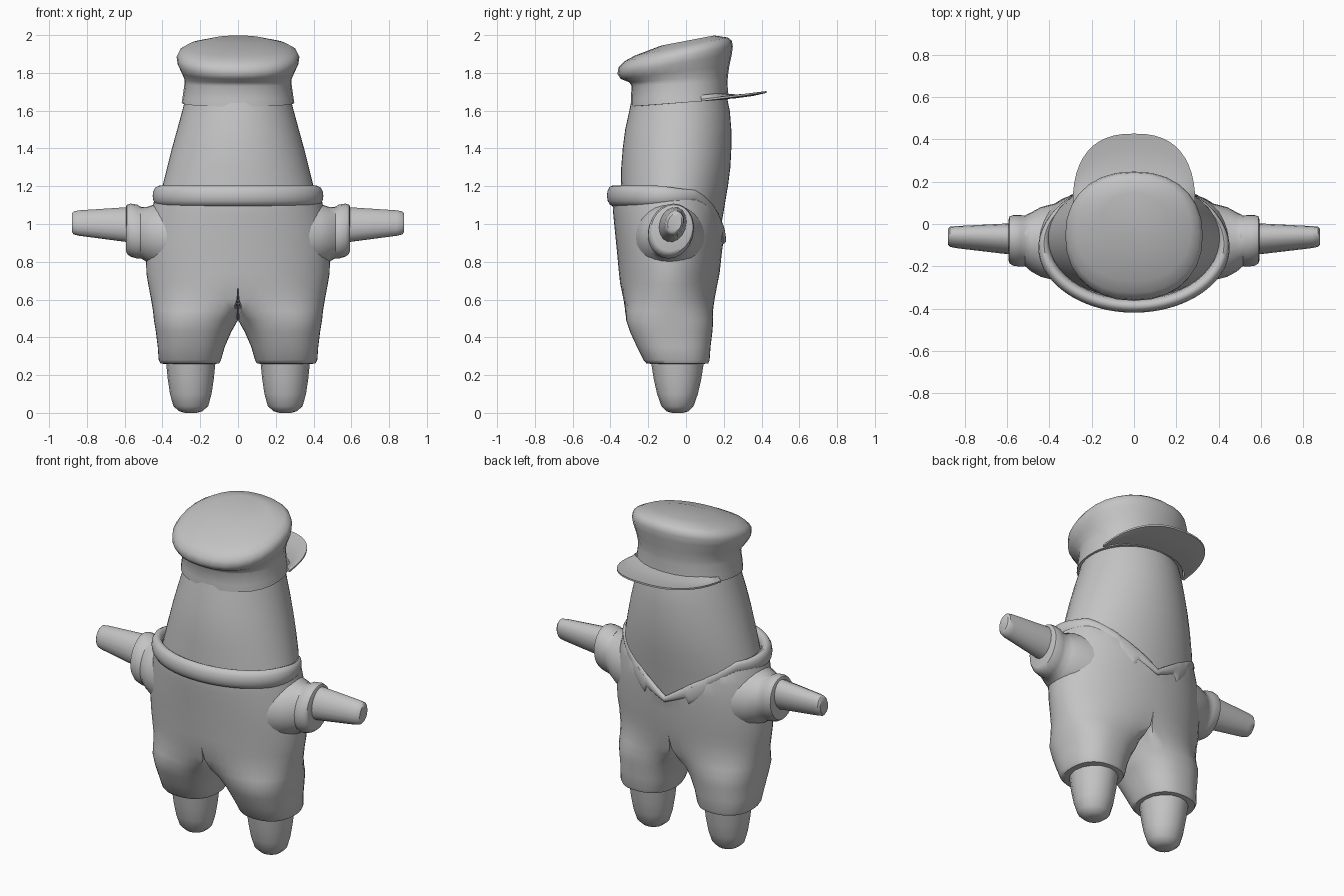
import bpy, bmesh, math
from mathutils import Vector

if "Cube" in bpy.data.objects:
    bpy.data.objects.remove(bpy.data.objects["Cube"])

grey = bpy.data.materials.new("plain grey")
grey.diffuse_color = (0.55, 0.55, 0.55, 1)
grey.use_nodes = True
grey.node_tree.nodes["Principled BSDF"].inputs["Base Color"].default_value = grey.diffuse_color


def finish(name, bm, mirror=False, angle=40, subsurf=0):
    bmesh.ops.recalc_face_normals(bm, faces=bm.faces[:])
    me = bpy.data.meshes.new(name)
    bm.to_mesh(me)
    bm.free()
    me.materials.append(grey)
    ob = bpy.data.objects.new(name, me)
    bpy.context.collection.objects.link(ob)
    if mirror:
        ob.modifiers.new("mirror", 'MIRROR')
    if subsurf:
        m = ob.modifiers.new("smooth", 'SUBSURF')
        m.levels = m.render_levels = subsurf
    bpy.ops.object.select_all(action='DESELECT')
    ob.select_set(True)
    bpy.context.view_layer.objects.active = ob
    bpy.ops.object.shade_smooth_by_angle(angle=math.radians(angle))
    return ob


def loft(rings, start=True, end=True, closed=False):
    bm = bmesh.new()
    vs = [[bm.verts.new(p) for p in r] for r in rings]
    n = len(vs[0])
    pairs = list(zip(vs, vs[1:])) + ([(vs[-1], vs[0])] if closed else [])
    for a, b in pairs:
        for i in range(n):
            j = (i + 1) % n
            bm.faces.new((a[i], a[j], b[j], b[i]))
    if start and not closed:
        bm.faces.new(vs[0])
    if end and not closed:
        bm.faces.new(vs[-1])
    return bm


def circle(n):
    return [2 * math.pi * i / n for i in range(n)]


def spow(v, e):
    return math.copysign(abs(v) ** e, v)


def smooth(t):
    t = max(0, min(1, t))
    return t * t * (3 - 2 * t)


# neckline height: level round the front, V-shaped at the +y side
def neck(x, y):
    z = 1.205 - 0.025 * smooth((y + 0.2) / 0.27)
    return min(z, 0.93 + 0.25 * abs(x) / 0.37) if y > 0 else z


# inner body
body = [(.85, .40, -.30, .165), (1.0, .425, -.34, .188), (1.1, .42, -.35, .205),
        (1.2, .40, -.345, .222), (1.3, .375, -.343, .235), (1.4, .35, -.335, .24),
        (1.5, .322, -.322, .24), (1.6, .295, -.30, .232), (1.7, .27, -.28, .21)]
finish("body", loft([[(rx * math.cos(t), (f + b) / 2 + (b - f) / 2 * math.sin(t), z)
                      for t in circle(48)] for z, rx, f, b in body]))

# suit: each half is a leg that blends upward into half of the torso
suit = [(.26, .115, .395, -.19, .10, 0), (.262, .10, .41, -.21, .118, 0),
        (.28, .09, .42, -.225, .125, 0), (.35, .07, .425, -.26, .13, 0),
        (.43, .035, .435, -.297, .14, 0), (.49, .001, .445, -.318, .145, .05),
        (.54, 0, .45, -.33, .15, .4), (.60, 0, .46, -.338, .158, .75),
        (.68, 0, .475, -.35, .168, .95), (.74, 0, .485, -.355, .178, 1),
        (.85, 0, .488, -.365, .19, 1), (.92, 0, .483, -.372, .198, 1),
        (.98, 0, .475, -.378, .202, 1), (1.05, 0, .46, -.385, .205, 1),
        (1.12, 0, .445, -.39, .2, 1), (1.19, 0, .43, -.385, .195, 1)]
rings = []
for z, xi, xo, f, b, mix in suit:
    c, rx, cy, ry = (xi + xo) / 2, (xo - xi) / 2, (f + b) / 2, (b - f) / 2
    ring = []
    for i in range(40):
        t = 2 * math.pi * (i if i <= 20 else i - 40) / 40
        lx, ly = c + rx * spow(math.cos(t), .85), cy + ry * spow(math.sin(t), .85)
        if abs(i if i <= 20 else i - 40) < 14:
            p = t / 1.4
            x = lx * (1 - mix) + xo * math.cos(p) * mix
            y = ly * (1 - mix) + (cy + ry * math.sin(p)) * mix
        else:
            s = math.copysign((math.pi - abs(t)) / (.3 * math.pi), t)
            x = lx * (1 - mix) ** 2
            y = ly * (1 - mix) + (cy + ry * s) * mix
        ring.append((x, y, min(z, neck(x, y) - .02)))
    rings.append(ring)
bm = loft(rings, end=False)
inner = [f for f in bm.faces if all(abs(v.co.x) < 1e-4 for v in f.verts)]
bmesh.ops.delete(bm, geom=inner, context='FACES')
bmesh.ops.dissolve_degenerate(bm, dist=1e-5, edges=bm.edges[:])
finish("suit", bm, mirror=True, angle=50)

# collar: fat roll in front, thin notched lapels along the V
rings = []
for t in circle(144):
    cx, sy = math.cos(t), math.sin(t)
    x, y = .425 * cx, -.095 + .292 * sy
    a = abs(x)
    top = neck(x, y)
    k = smooth((y + .2) / .27)
    w, d = .11 - .045 * k, .032 - .017 * k
    if y > 0 and a < .24:
        w = .12 if a > .13 else .035 + .035 * a / .13
    out = Vector((cx / .425, sy / .292, 0)).normalized()
    rings.append([Vector((x, y, top - w / 2 + w / 2 * math.sin(p))) + out * d * math.cos(p)
                  for p in circle(12)])
finish("collar", loft(rings, closed=True), angle=50)


# limbs lofted along x, with upright ovals that lean slightly
def sideways(name, secs, n=24, lean=.3):
    rings = []
    for x, cy, cz, ry, rz in secs:
        rings.append([(x, cy + ry * math.cos(t) * math.cos(lean) + rz * math.sin(t) * math.sin(lean),
                       cz - ry * math.cos(t) * math.sin(lean) + rz * math.sin(t) * math.cos(lean))
                      for t in circle(n)])
    finish(name, loft(rings), mirror=True)


sideways("sleeve", [(.36, -.085, .93, .185, .19), (.44, -.085, .94, .165, .165),
                    (.485, -.085, .945, .14, .145), (.515, -.08, .955, .118, .138),
                    (.535, -.08, .96, .12, .145), (.57, -.078, .968, .118, .142),
                    (.588, -.075, .972, .11, .132), (.592, -.075, .975, .098, .12)])
sideways("arm", [(.5, -.07, .995, .074, .098), (.6, -.07, .997, .07, .094),
                 (.84, -.062, 1.005, .05, .07), (.87, -.06, 1.006, .046, .063),
                 (.88, -.06, 1.006, .036, .05)], 16)

# feet
feet = [(0, .03, .03), (.008, .06, .058), (.035, .092, .085), (.1, .11, .108),
        (.18, .122, .126), (.27, .131, .14)]
finish("foot", loft([[(.25 + rx * math.cos(t), -.045 + ry * math.sin(t), z) for t in circle(16)]
                     for z, rx, ry in feet]), mirror=True)

# cap: tilted rings given as (half width, front y, front z, rear y, rear z)
cap = [(.285, -.28, 1.622, .212, 1.66), (.298, -.292, 1.622, .222, 1.66),
       (.293, -.292, 1.66, .222, 1.69), (.283, -.288, 1.73, .22, 1.755),
       (.284, -.30, 1.75, .222, 1.785), (.30, -.345, 1.768, .23, 1.84),
       (.32, -.363, 1.795, .243, 1.90), (.325, -.357, 1.83, .248, 1.94),
       (.31, -.325, 1.862, .243, 1.97), (.27, -.27, 1.892, .222, 1.987),
       (.15, -.13, 1.945, .15, 1.998)]
rings = []
for rx, f, zf, b, zb in cap:
    ring = []
    for t in circle(28):
        s = spow(math.sin(t), .9)
        ring.append((rx * spow(math.cos(t), .9), (f + b) / 2 + (b - f) / 2 * s,
                     (zf + zb) / 2 + (zb - zf) / 2 * s))
    rings.append(ring)
finish("cap", loft(rings), angle=50)

# visor: thin curved brim on the +y side
rings = []
for i in range(25):
    t = math.pi * i / 24
    cx, sy = spow(math.cos(t), .8), spow(math.sin(t), .8)
    ring = []
    for u, lift in ((0, .032), (.35, .02), (.7, .014), (1, .01), (1, 0), (.7, 0), (.35, 0), (0, 0)):
        x = (.27 + .02 * u) * cx
        y = .08 + (.10 + .247 * u) * sy
        ring.append((x, y, 1.65 + .012 * sy + .032 * u * u * sy + lift))
    rings.append(ring)
finish("visor", loft(rings), angle=50)
